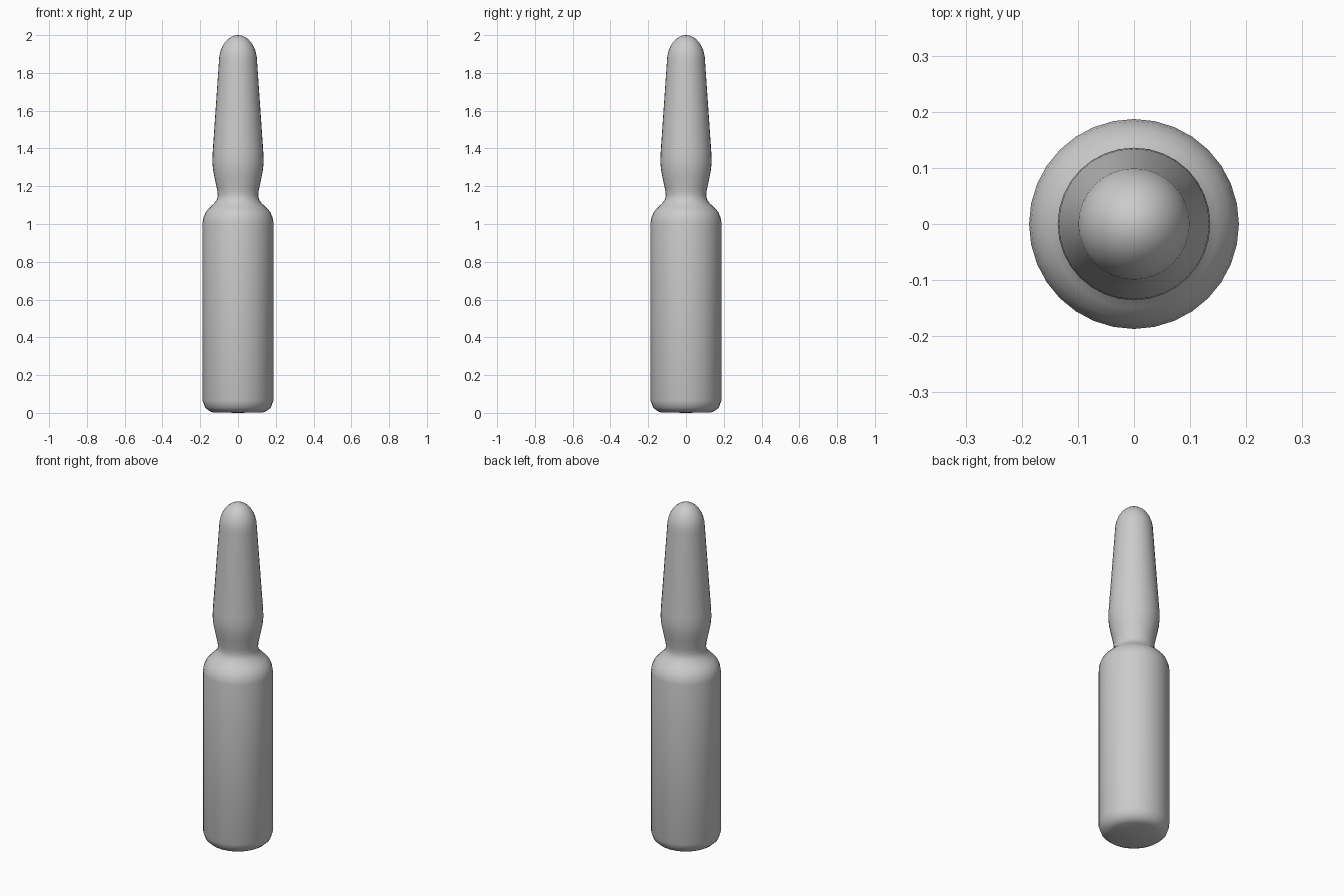
import bpy, bmesh, math
from mathutils import Matrix, Vector

cube = bpy.data.objects.get("Cube")
if cube:
    bpy.data.objects.remove(cube, do_unlink=True)

SIDES = 32

# Plain grey glass
glass = bpy.data.materials.new("grey_glass")
glass.use_nodes = True
grey = (0.6, 0.6, 0.6, 1)
glass.diffuse_color = grey
glass.node_tree.nodes["Principled BSDF"].inputs["Base Color"].default_value = grey

# Profile (radius, height): base, body, shoulder, neck, bulb, tapered stem
profile = [(0, 0), (0.135, 0.003), (0.155, 0.012), (0.175, 0.03), (0.187, 0.065),
           (0.187, 1.01), (0.183, 1.035), (0.17, 1.065), (0.15, 1.087),
           (0.125, 1.11), (0.112, 1.13), (0.107, 1.15), (0.11, 1.18),
           (0.122, 1.235), (0.132, 1.285), (0.136, 1.33), (0.134, 1.38),
           (0.101, 1.86)]

# Rounded tip
for i in range(1, 9):
    a = math.pi / 2 * i / 8
    profile.append((0.101 * math.cos(a) if i < 8 else 0, 1.86 + 0.14 * math.sin(a)))

# Turn the profile around the vertical axis
bm = bmesh.new()
verts = [bm.verts.new((r, 0, z)) for r, z in profile]
edges = [bm.edges.new(pair) for pair in zip(verts, verts[1:])]
bmesh.ops.spin(bm, geom=verts + edges, cent=(0, 0, 0), axis=(0, 0, 1),
               angle=math.tau, steps=SIDES, use_merge=True)
bmesh.ops.remove_doubles(bm, verts=bm.verts, dist=0.0005)
bmesh.ops.recalc_face_normals(bm, faces=bm.faces)
for face in bm.faces:
    face.smooth = True

mesh = bpy.data.meshes.new("ampoule")
bm.to_mesh(mesh)
bm.free()
mesh.materials.append(glass)
ampoule = bpy.data.objects.new("ampoule", mesh)
bpy.context.collection.objects.link(ampoule)
